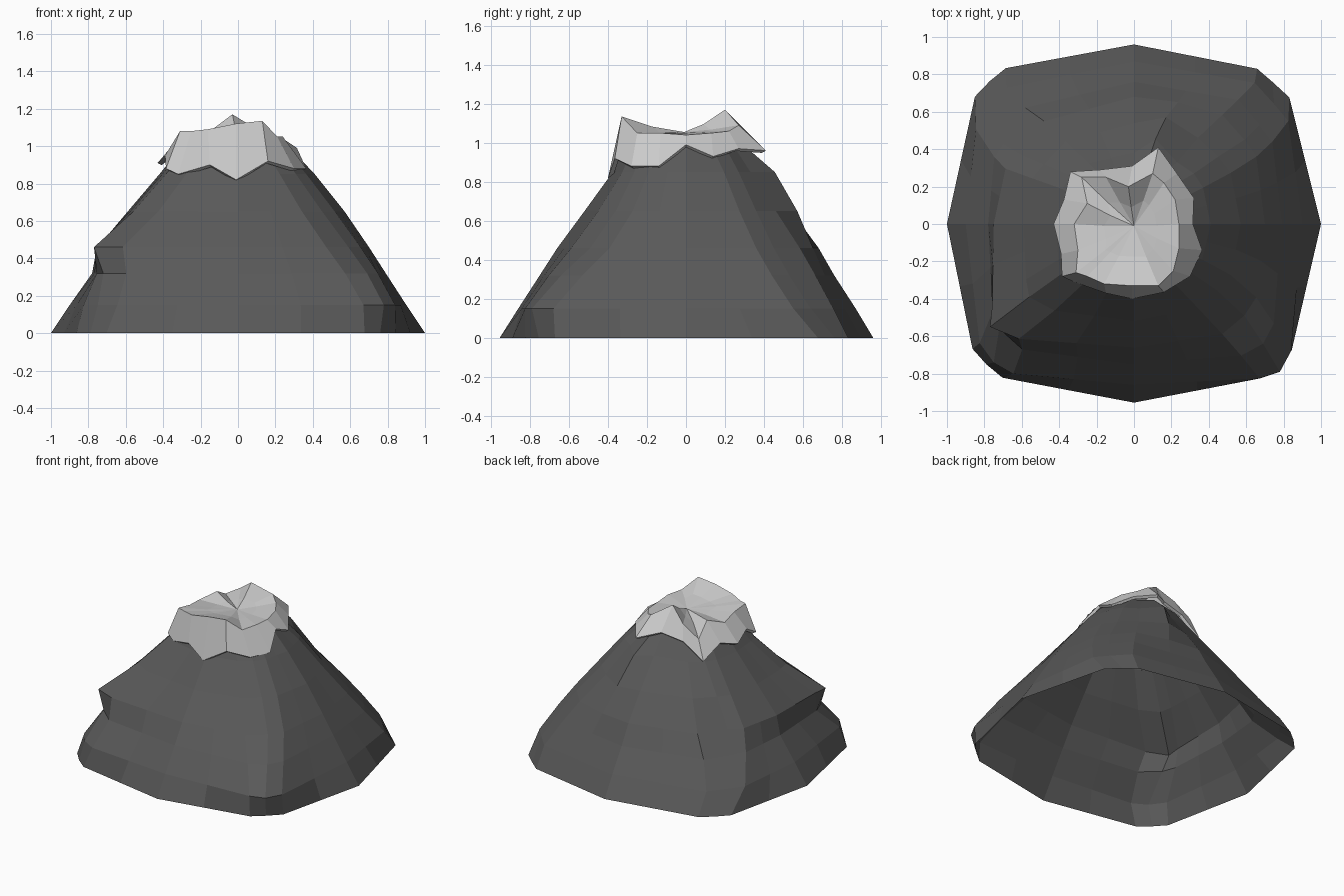
import bpy

if "Cube" in bpy.data.objects:
    bpy.data.objects.remove(bpy.data.objects["Cube"])


def material(name, v):
    m = bpy.data.materials.new(name)
    m.diffuse_color = (v, v, v, 1)
    m.use_nodes = True
    m.node_tree.nodes["Principled BSDF"].inputs["Base Color"].default_value = m.diffuse_color
    return m


def loft(name, rings, mat, top=None):
    """Skin closed rings of equal length; optionally fan the last ring to a point."""
    n = len(rings[0])
    verts = [p for r in rings for p in r]
    faces = [(k*n + i, k*n + (i+1) % n, (k+1)*n + (i+1) % n, (k+1)*n + i)
             for k in range(len(rings) - 1) for i in range(n)]
    if top:
        verts.append(top)
        b = (len(rings) - 1) * n
        faces += [(b + i, b + (i+1) % n, len(verts) - 1) for i in range(n)]
    me = bpy.data.meshes.new(name)
    me.from_pydata(verts, [], faces)
    me.materials.append(mat)
    ob = bpy.data.objects.new(name, me)
    bpy.context.collection.objects.link(ob)
    return ob


# Mountain body: open shell, squarish rings with four flat sides and corner creases
levels = [0, .15, .32, .46, .65, .85, 1.0]
right = [1, .9, .79, .7, .57, .41, .27]
back = [.96, .87, .76, .68, .54, .38, .27]
left = [-1, -.9, -.78, -.75, -.59, -.42, -.30]
front = [-.955, -.86, -.75, -.66, -.52, -.375, -.30]
back_right = [(.74, .76), (.75, .64), (.67, .53), (.59, .45), (.45, .36), (.32, .27), (.18, .19)]
back_left = [(-.77, .765), (-.79, .59), (-.70, .43), (-.60, .37), (-.48, .32), (-.34, .26), (-.24, .2)]
front_left = [(-.79, -.75), (-.75, -.74), (-.72, -.56), (-.77, -.55), (-.56, -.39), (-.385, -.265), (-.26, -.22)]
front_right = [(.76, -.755), (.78, -.79), (.69, -.64), (.59, -.49), (.45, -.36), (.31, -.265), (.2, -.22)]
along = [.89, .86, .83, .8, .76, .72, .65]     # flank position towards the corner
inward = [.65, .5, .42, .42, .44, .45, .45]    # flank set-back towards the corner
ridge = [0, 0, 0, .02, .07, .10, .03]          # rib on the back slope

rings = []
for k, z in enumerate(levels):
    sides = [(right[k], 0), (0, back[k]), (left[k], 0), (0, front[k])]
    corners = [back_right[k], back_left[k], front_left[k], front_right[k]]

    def flank(s, c):
        a, b = along[k], inward[k]
        fx, fy = (b, a) if s[1] == 0 else (a, b)
        return (s[0] + (c[0] - s[0]) * fx, s[1] + (c[1] - s[1]) * fy)

    def mid(p, q):
        return ((p[0] + q[0]) / 2, (p[1] + q[1]) / 2)

    ring = []
    for i in range(4):
        s, c, t = sides[i], corners[i], sides[(i + 1) % 4]
        f, g = flank(s, c), flank(t, c)
        m = mid(g, t)
        if i == 0:
            m = (m[0], m[1] + ridge[k])
        ring += [s, mid(s, f), f, c, g, m]
    rings.append([(x, y, z) for x, y in ring])
loft("mountain_body", rings, material("rock", .1))

# Snow cap: ragged lower edge, uneven rim, shallow hollow on top
edge = [(.315, 0, .99), (.32, .14, .93), (.23, .27, .97), (.13, .41, .96), (-.01, .31, 1.0),
        (-.18, .29, .97), (-.34, .28, .86), (-.375, .13, .95), (-.43, 0, .91),
        (-.39, -.16, .95), (-.385, -.28, .88), (-.32, -.31, .85), (-.15, -.37, .90),
        (-.01, -.40, .82), (.16, -.365, .92), (.30, -.28, .88), (.365, -.14, .88)]
rim = [(.24, 0, 1.04), (.22, .13, 1.05), (.16, .22, 1.06), (.10, .27, 1.09), (-.03, .20, 1.17),
       (-.15, .25, 1.08), (-.28, .25, 1.0), (-.25, .11, 1.08), (-.32, 0, 1.04),
       (-.30, -.14, 1.06), (-.31, -.26, 1.08), (-.25, -.28, 1.08), (-.16, -.32, 1.09),
       (-.01, -.33, 1.12), (.13, -.33, 1.135), (.21, -.25, 1.05), (.24, -.13, 1.05)]
lip = [(x * .95, y * .95, z - .012) for x, y, z in edge]
inner = [(x * .5, y * .5 - .01, 1.055 + (z - 1.055) * .35) for x, y, z in rim]
loft("snow_cap", [lip, edge, rim, inner], material("snow", .65), (0, -.01, 1.055))
